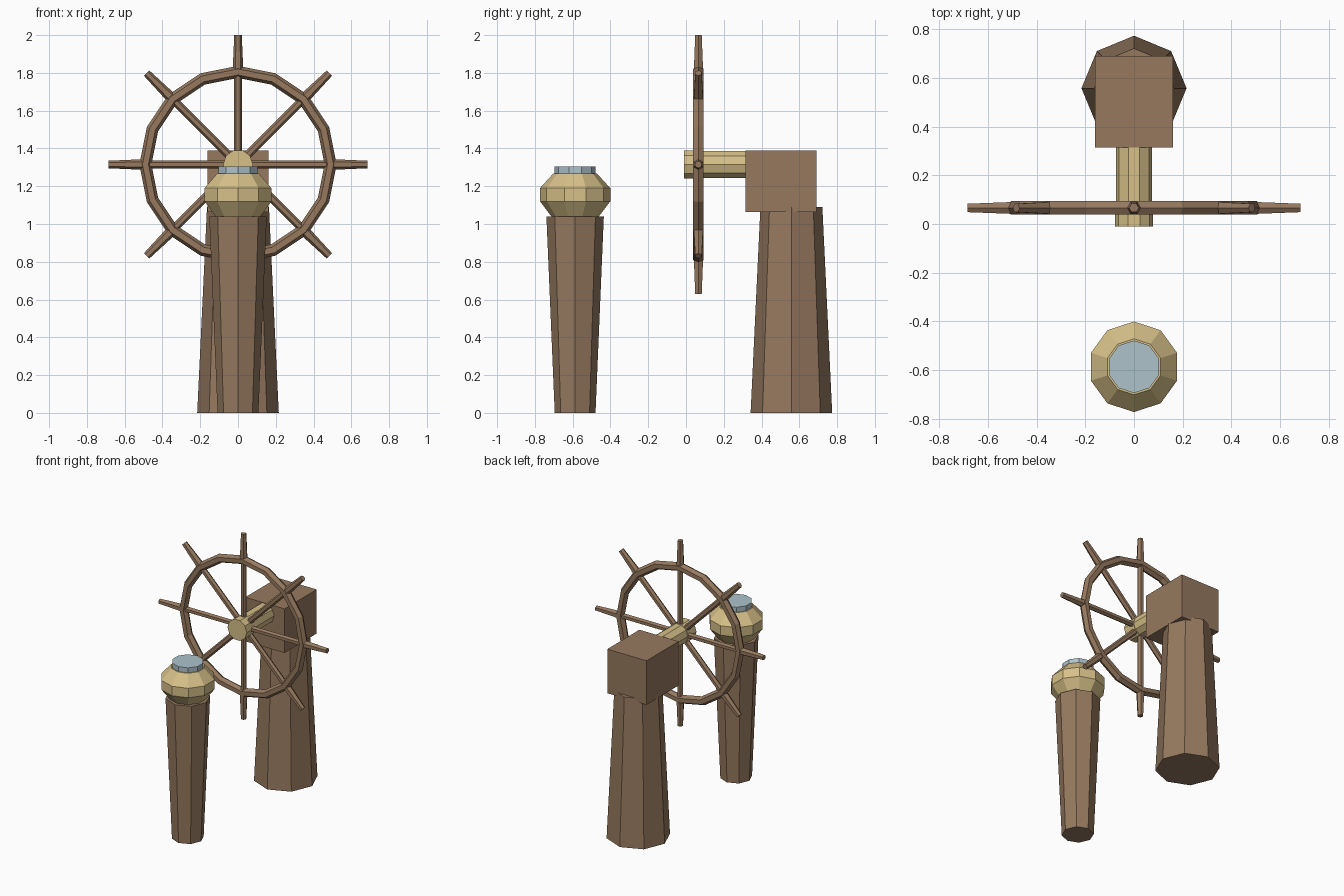
import bpy
import bmesh
from math import cos, sin, pi, radians
from mathutils import Matrix

cube = bpy.data.objects.get("Cube")
if cube:
    bpy.data.objects.remove(cube, do_unlink=True)


def make_material(name, colour):
    mat = bpy.data.materials.new(name)
    mat.use_nodes = True
    mat.diffuse_color = (*colour, 1)
    mat.node_tree.nodes["Principled BSDF"].inputs["Base Color"].default_value = (*colour, 1)
    return mat


wood = make_material("brown wood", (0.305, 0.191, 0.114))
brass = make_material("pale brass", (0.68, 0.53, 0.25))
glass = make_material("blue glass", (0.42, 0.54, 0.60))


def turned(name, profile, sides, mat, matrix, phase=0.0):
    """Flat-sided lathe: profile holds (height, radius) pairs along local z."""
    bm = bmesh.new()
    rings = []
    for height, radius in profile:
        angles = [phase + 2 * pi * i / sides for i in range(sides)]
        rings.append([bm.verts.new((radius * cos(a), radius * sin(a), height)) for a in angles])
    bm.faces.new(list(reversed(rings[0])))
    bm.faces.new(rings[-1])
    for low, high in zip(rings, rings[1:]):
        for i in range(sides):
            j = (i + 1) % sides
            bm.faces.new((low[i], low[j], high[j], high[i]))
    bm.transform(matrix)
    mesh = bpy.data.meshes.new(name)
    bm.to_mesh(mesh)
    bm.free()
    mesh.materials.append(mat)
    obj = bpy.data.objects.new(name, mesh)
    bpy.context.collection.objects.link(obj)
    return obj


# Rear pedestal and the block on top of it
turned("pedestal", [(0, 0.216), (1.09, 0.164)], 8, wood, Matrix.Translation((0, 0.558, 0)))
bpy.ops.mesh.primitive_cube_add(size=1, location=(0, 0.503, 1.227))
block = bpy.context.object
block.name = "pedestal_block"
block.scale = (0.322, 0.376, 0.326)
block.data.materials.append(wood)

# Axle and hub, running forward from the block
wheel = Matrix.Translation((0, 0.066, 1.315))
forward = wheel @ Matrix.Rotation(radians(90), 4, "X")
turned("axle", [(-0.28, 0.075), (0, 0.075)], 10, brass, forward)
turned("hub", [(-0.02, 0.079), (0.076, 0.079)], 10, brass, forward)

# Wheel rim
bpy.ops.mesh.primitive_torus_add(
    major_segments=16, minor_segments=6, major_radius=0.49, minor_radius=0.032,
    location=wheel.translation, rotation=(radians(90), 0, 0))
rim = bpy.context.object
rim.name = "wheel_rim"
rim.data.materials.append(wood)

# Eight spokes, each ending in a tapered handle
for k in range(8):
    turn = wheel @ Matrix.Rotation(k * pi / 4, 4, "Y")
    turned(f"spoke_{k + 1}", [(0.03, 0.021), (0.49, 0.021)], 6, wood, turn)
    turned(f"handle_{k + 1}", [(0.48, 0.029), (0.685, 0.02)], 6, wood, turn)

# Front column with its brass lamp housing and glass cap
front = Matrix.Translation((0, -0.587, 0))
turned("column", [(0, 0.108), (1.04, 0.152)], 8, wood, front)
turned("lamp_housing", [(1.03, 0.118), (1.12, 0.186), (1.19, 0.186), (1.268, 0.115)],
       10, brass, front, pi / 2)
turned("glass_cap", [(1.25, 0.108), (1.305, 0.108)], 10, glass, front, pi / 2)
